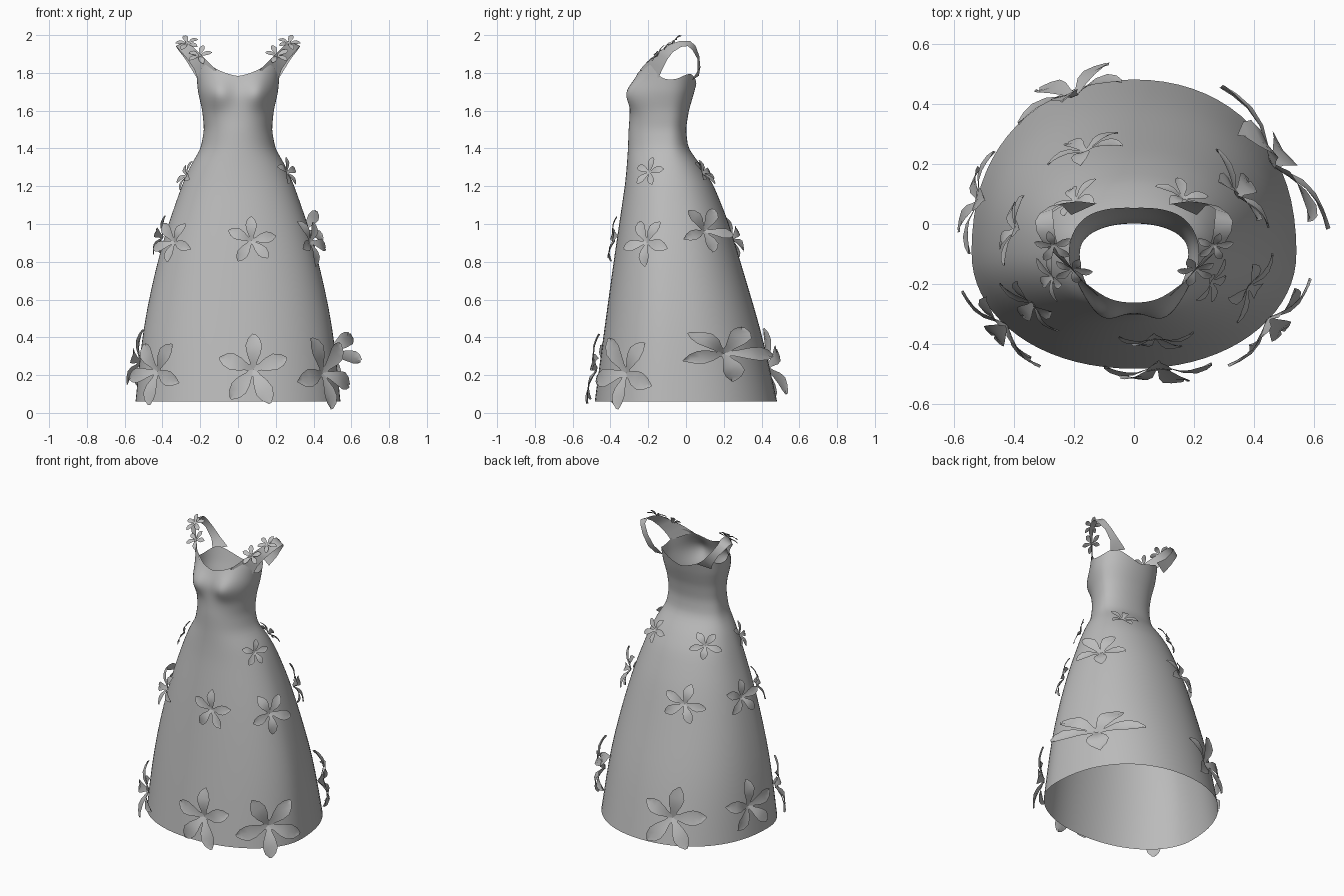
import bpy, bmesh, math, random
from mathutils import Vector
from mathutils.bvhtree import BVHTree

if "Cube" in bpy.data.objects:
    bpy.data.objects.remove(bpy.data.objects["Cube"])

random.seed(4)
grey = bpy.data.materials.new("soft_grey")
grey.diffuse_color = (0.5, 0.5, 0.5, 1)
grey.use_nodes = True
grey.node_tree.nodes["Principled BSDF"].inputs["Base Color"].default_value = grey.diffuse_color


def finish(name, bm):
    me = bpy.data.meshes.new(name)
    bm.to_mesh(me)
    me.materials.append(grey)
    for p in me.polygons:
        p.use_smooth = True
    ob = bpy.data.objects.new(name, me)
    bpy.context.collection.objects.link(ob)
    return ob


def lookup(table, t):
    """Linear interpolation in rows of (key, values...)."""
    if t <= table[0][0]:
        return table[0][1:]
    for p, q in zip(table, table[1:]):
        if t <= q[0]:
            f = (t - p[0]) / (q[0] - p[0])
            return [u + (v - u) * f for u, v in zip(p[1:], q[1:])]
    return table[-1][1:]


# Dress profile: height, half width, front y, back y
PROFILE = [(0.06, 0.545, -0.485, 0.485), (0.4, 0.512, -0.44, 0.41), (0.6, 0.475, -0.412, 0.35),
           (0.8, 0.43, -0.385, 0.29), (1.0, 0.37, -0.355, 0.23), (1.2, 0.30, -0.325, 0.15),
           (1.3, 0.257, -0.315, 0.088), (1.4, 0.198, -0.308, 0.012), (1.5, 0.18, -0.305, 0.0),
           (1.6, 0.19, -0.295, 0.015), (1.7, 0.213, -0.272, 0.045), (1.8, 0.222, -0.255, 0.07),
           (1.9, 0.225, -0.22, 0.075)]
# Neckline height by angle from the front
NECK = [(0, 1.78), (25, 1.81), (46, 1.855), (58, 1.83), (78, 1.775), (90, 1.765), (105, 1.765),
        (122, 1.79), (135, 1.80), (157, 1.765), (180, 1.735)]
MID_Y = -0.1


def dress_point(phi, z):
    a, front, back = lookup(PROFILE, z)
    s, c = math.sin(phi), math.cos(phi)
    x = a * math.copysign(abs(s) ** 0.95, s)
    if c >= 0:
        y = MID_Y + (front - MID_Y) * c
        # bust cups
        for side in (-1, 1):
            y -= 0.068 * min(1, c * 2) * math.exp(-((x - side * 0.105) / 0.075) ** 2 - ((z - 1.695) / 0.075) ** 2)
    else:
        y = MID_Y + (back - MID_Y) * abs(c) ** 0.87
    return Vector((x, y, z))


# Skirt and bodice shell
COLS = 36
LOW = [0.06, 0.25, 0.45, 0.65, 0.85, 1.0, 1.1, 1.2, 1.25, 1.3, 1.35, 1.4, 1.45, 1.5, 1.54, 1.58, 1.61]
bm = bmesh.new()
rings = []
for k in range(len(LOW) + 6):
    ring = []
    for i in range(COLS):
        phi = 2 * math.pi * i / COLS
        deg = math.degrees(phi)
        top = lookup(NECK, min(deg, 360 - deg))[0]
        z = LOW[k] if k < len(LOW) else 1.61 + (top - 1.61) * (k - len(LOW) + 1) / 6
        ring.append(bm.verts.new(dress_point(phi, z)))
    rings.append(ring)
for lo, hi in zip(rings, rings[1:]):
    for i in range(COLS):
        j = (i + 1) % COLS
        bm.faces.new((lo[i], lo[j], hi[j], hi[i]))
bm.normal_update()
tree = BVHTree.FromBMesh(bm)
dress = finish("dress_body", bm)
dress.modifiers.new("smooth", 'SUBSURF').levels = 1
dress.modifiers["smooth"].render_levels = 1

# Shoulder straps: pairs of inner and outer edge points, front to back
STRAP = [((0.115, -0.245, 1.815), (0.215, -0.145, 1.775)), ((0.16, -0.205, 1.86), (0.232, -0.125, 1.82)),
         ((0.205, -0.15, 1.905), (0.265, -0.10, 1.87)), ((0.25, -0.09, 1.95), (0.30, -0.07, 1.91)),
         ((0.265, -0.03, 1.97), (0.325, -0.025, 1.938)), ((0.27, 0.02, 1.97), (0.33, 0.01, 1.942)),
         ((0.27, 0.05, 1.945), (0.315, 0.035, 1.92)), ((0.235, 0.07, 1.89), (0.28, 0.06, 1.875)),
         ((0.185, 0.076, 1.83), (0.24, 0.062, 1.81)), ((0.125, 0.068, 1.785), (0.21, 0.03, 1.76))]
for label, side in (("left", -1), ("right", 1)):
    bm = bmesh.new()
    pairs = [[bm.verts.new((side * p[0], p[1], p[2])) for p in pair] for pair in STRAP]
    for (a, b), (c, d) in zip(pairs, pairs[1:]):
        bm.faces.new((a, b, d, c) if side > 0 else (a, c, d, b))
    bm.normal_update()
    finish(label + "_strap", bm)

# Petal outline: distance from centre, half width, lift
PETAL = [(0.0, 0.07, 0.0), (0.2, 0.10, 0.07), (0.42, 0.19, 0.14), (0.65, 0.235, 0.15),
         (0.85, 0.17, 0.11), (1.0, 0.035, 0.06)]


def flower(name, centre, normal, radius, spin, squash=1.0):
    """Five curved petals facing along the normal; spin is clockwise from up."""
    n = normal.normalized()
    up = (Vector((0, 0, 1)) - n * n.z).normalized()
    right = up.cross(n)
    bm = bmesh.new()
    for k in range(5):
        ang = math.radians(spin + 72 * k + random.uniform(-7, 7))
        length = radius * random.uniform(0.93, 1.05)
        curl = random.uniform(-0.12, 0.14)
        rows = []
        for t, w, h in PETAL:
            row = []
            for e in (-1, 0, 1):
                px = length * (t * math.sin(ang) + e * w * math.cos(ang))
                py = length * (t * math.cos(ang) - e * w * math.sin(ang)) * squash
                lift = radius * (h + curl * t * t + (0.05 * t if e else 0))
                row.append(bm.verts.new(centre + right * px + up * py + n * lift))
            rows.append(row)
        for p, q in zip(rows, rows[1:]):
            for e in (0, 1):
                bm.faces.new((p[e], q[e], q[e + 1], p[e + 1]))
    bm.normal_update()
    return finish(name, bm)


# Flowers on the skirt: x, y, z, radius, spin, vertical squash
FLOWERS = {
    "hem": [(0.08, -0.47, 0.23, 0.20, 5, 1), (-0.43, -0.34, 0.22, 0.20, 35, 0.9),
            (0.44, -0.31, 0.21, 0.21, 180, 1), (0.49, 0.22, 0.32, 0.31, 30, 0.5),
            (-0.53, 0.08, 0.27, 0.18, 0, 0.95), (-0.2, 0.43, 0.24, 0.20, 10, 1)],
    "middle": [(0.07, -0.37, 0.91, 0.135, 0, 1), (-0.32, -0.25, 0.90, 0.14, 35, 0.85),
               (0.37, -0.2, 0.90, 0.135, 180, 1), (0.36, 0.11, 0.97, 0.175, 30, 0.7),
               (-0.40, -0.02, 0.93, 0.125, 0, 0.9), (-0.16, 0.24, 0.92, 0.135, 20, 0.9)],
    "hip": [(0.27, -0.2, 1.28, 0.085, 5, 1), (-0.28, -0.18, 1.26, 0.085, 30, 1),
            (0.17, 0.10, 1.28, 0.095, 15, 0.9), (-0.2, 0.08, 1.26, 0.105, 40, 0.85)],
}
for row, items in FLOWERS.items():
    for i, (x, y, z, r, spin, squash) in enumerate(items):
        loc, nor, _, _ = tree.find_nearest(Vector((x, y, z)))
        flower(f"{row}_flower_{i + 1}", loc + nor * 0.012, nor, r, spin, squash)

# Small flowers on the straps
for label, side in (("left", -1), ("right", 1)):
    flower(label + "_strap_upper_flower", Vector((side * 0.268, -0.07, 1.955)),
           Vector((side * 0.1, -0.6, 0.75)), 0.064, 20 * side)
    flower(label + "_strap_lower_flower", Vector((side * 0.205, -0.15, 1.89)),
           Vector((side * 0.1, -0.7, 0.7)), 0.066, -10 * side)
